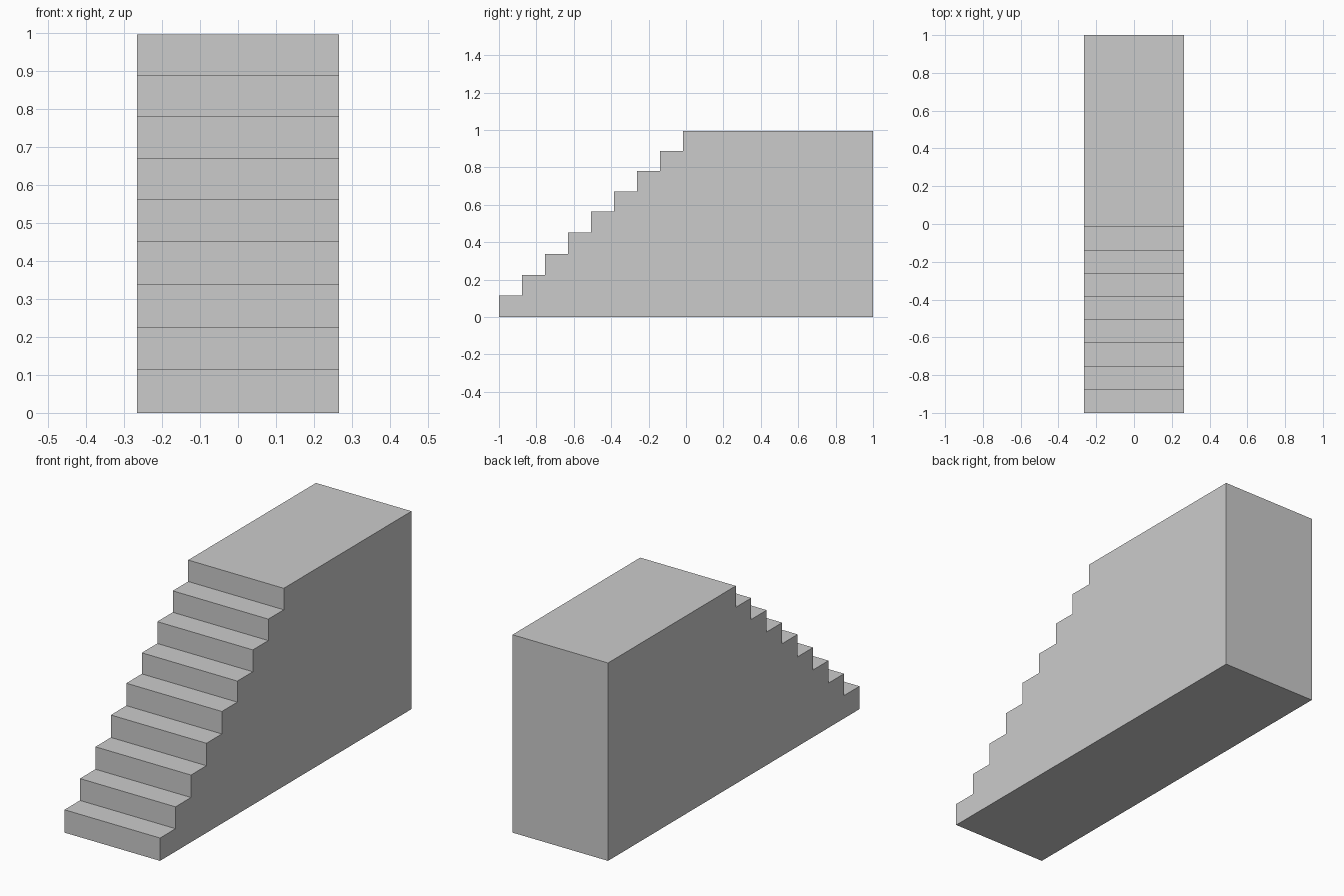
import bpy, bmesh

if "Cube" in bpy.data.objects:
    bpy.data.objects.remove(bpy.data.objects["Cube"])

HALF_WIDTH = 0.266
TREAD = 0.123
TREAD_HEIGHTS = [0.115, 0.225, 0.338, 0.451, 0.564, 0.67, 0.78, 0.888, 0.996]

# Side profile (y, z): stepped front, landing on top, flat back and base
profile = [(-1.0, 0.0)]
for i, z in enumerate(TREAD_HEIGHTS):
    last = i == len(TREAD_HEIGHTS) - 1
    profile.append((-1 + i * TREAD, z))
    profile.append((1.0 if last else -1 + (i + 1) * TREAD, z))
profile.append((1.0, 0.0))

# Solid staircase: extrude the profile across its width
bm = bmesh.new()
side = bm.faces.new([bm.verts.new((-HALF_WIDTH, y, z)) for y, z in profile])
result = bmesh.ops.extrude_face_region(bm, geom=[side], use_keep_orig=True)
moved = [v for v in result["geom"] if isinstance(v, bmesh.types.BMVert)]
bmesh.ops.translate(bm, verts=moved, vec=(2 * HALF_WIDTH, 0, 0))
bmesh.ops.recalc_face_normals(bm, faces=bm.faces)

mesh = bpy.data.meshes.new("staircase")
bm.to_mesh(mesh)
bm.free()
staircase = bpy.data.objects.new("staircase", mesh)
bpy.context.collection.objects.link(staircase)
